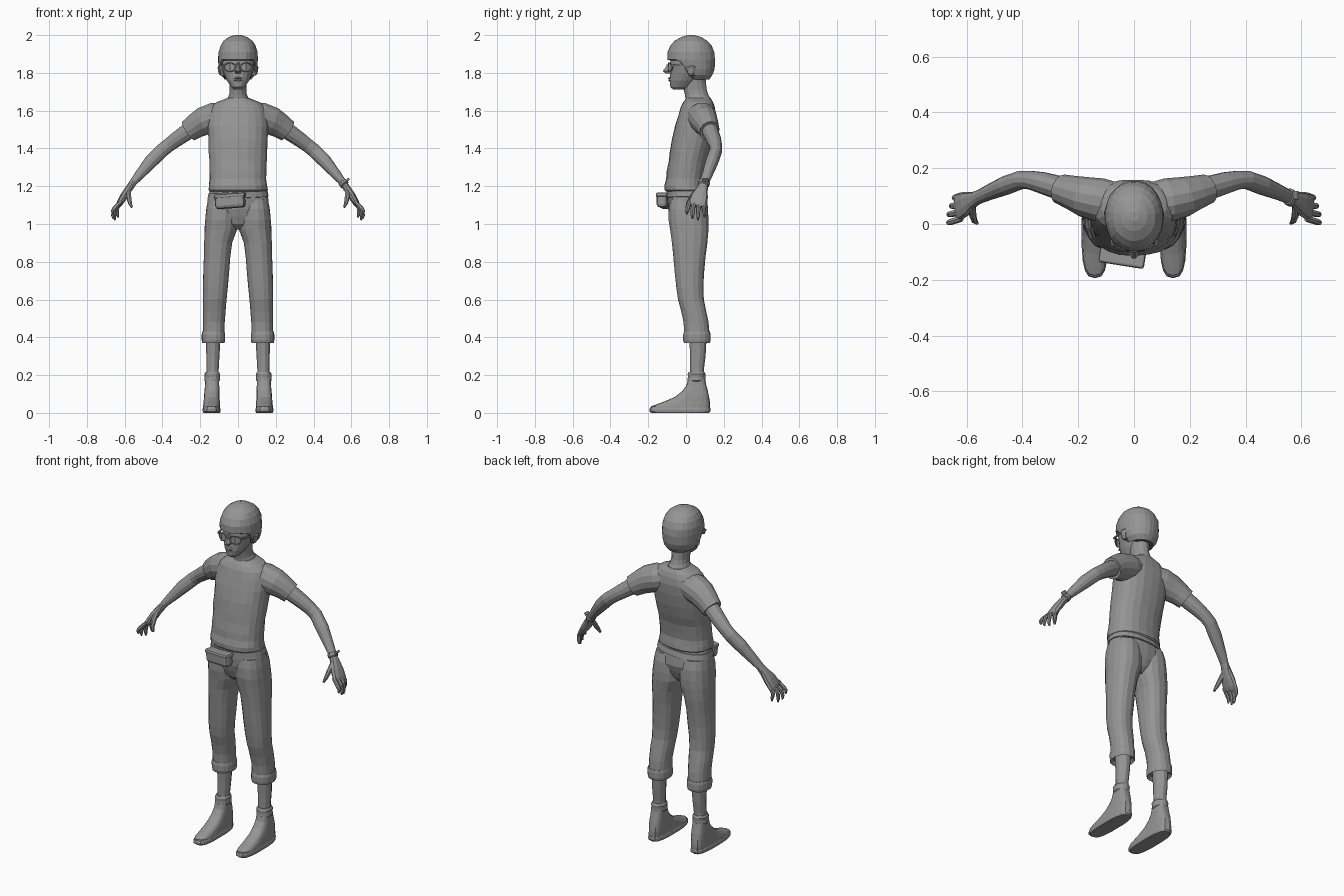
import bpy, bmesh, math, random
from mathutils import Vector, Matrix

random.seed(4)
X, Y = Vector((1, 0, 0)), Vector((0, 1, 0))
grey = bpy.data.materials.new("dark_grey")
grey.diffuse_color = (.3, .3, .3, 1)


def finish(name, bm, mirror=False):
    bmesh.ops.recalc_face_normals(bm, faces=bm.faces)
    me = bpy.data.meshes.new(name)
    bm.to_mesh(me)
    bm.free()
    me.materials.append(grey)
    ob = bpy.data.objects.new(name, me)
    bpy.context.collection.objects.link(ob)
    if mirror:
        ob.modifiers.new("Mirror", 'MIRROR').use_mirror_merge = False
    return ob


def skin(name, frames, n, power, jitter, mirror):
    """Bridge rings given as (centre, axis a, axis b) and cap both ends."""
    bm = bmesh.new()
    rows = []
    for c, a, b in frames:
        row = []
        for i in range(n):
            t = 2 * math.pi * (i + 0.5) / n
            k = 1 + random.uniform(-jitter, jitter)
            ca, sa = math.cos(t), math.sin(t)
            u = math.copysign(abs(ca) ** power, ca) * k
            v = math.copysign(abs(sa) ** power, sa) * k
            row.append(bm.verts.new(c + a * u + b * v))
        rows.append(row)
    for r, s in zip(rows, rows[1:]):
        for i in range(n):
            j = (i + 1) % n
            bm.faces.new((r[i], r[j], s[j], s[i]))
    bm.faces.new(rows[0])
    bm.faces.new(rows[-1])
    return finish(name, bm, mirror)


def stack(name, rings, n=18, power=0.9, jitter=0.0, mirror=False):
    """Horizontal rings: (z, centre x, half width, y front, y back)."""
    frames = [(Vector((x, (f + b) / 2, z)), X * r, Y * (b - f) / 2) for z, x, r, f, b in rings]
    return skin(name, frames, n, power, jitter, mirror)


def limb(name, pts, n=10, power=1.0, mirror=True):
    """Rings square to a path: (x, y, z, radius across, radius along y)."""
    ps = [Vector(p[:3]) for p in pts]
    frames = []
    for i, p in enumerate(ps):
        d = (ps[min(i + 1, len(ps) - 1)] - ps[max(i - 1, 0)]).normalized()
        b = (Y - d * d.y).normalized()
        frames.append((p, b.cross(d) * pts[i][3], b * pts[i][4]))
    return skin(name, frames, n, power, 0, mirror)


def box(name, loc, size, rot=(0, 0, 0), bevel=0.0, mirror=False):
    bm = bmesh.new()
    bmesh.ops.create_cube(bm, size=1)
    bmesh.ops.scale(bm, vec=size, verts=bm.verts)
    if bevel:
        bmesh.ops.bevel(bm, geom=bm.edges[:], offset=bevel, segments=2, affect='EDGES', profile=0.5)
    for axis, ang in zip('XYZ', rot):
        bmesh.ops.rotate(bm, matrix=Matrix.Rotation(math.radians(ang), 3, axis), verts=bm.verts)
    bmesh.ops.translate(bm, vec=loc, verts=bm.verts)
    return finish(name, bm, mirror)


# Head and neck
stack("face", [(1.712, 0, .022, -.068, .0), (1.725, 0, .037, -.083, .03),
               (1.76, 0, .06, -.086, .06), (1.80, 0, .077, -.083, .09),
               (1.85, 0, .092, -.084, .12), (1.90, 0, .09, -.08, .13)], 18, 0.95)
stack("neck", [(1.63, 0, .08, -.005, .14), (1.66, 0, .06, -.002, .132), (1.685, 0, .048, -.006, .118),
               (1.71, 0, .045, -.012, .11), (1.75, 0, .047, -.015, .105), (1.80, 0, .05, -.01, .11)], 14, 1)
stack("nose", [(1.855, 0, .008, -.09, -.06), (1.83, 0, .012, -.11, -.06),
               (1.81, 0, .019, -.126, -.06), (1.796, 0, .013, -.108, -.06)], 8, 1)
stack("lips", [(1.755, 0, .012, -.09, -.06), (1.762, 0, .024, -.094, -.06),
               (1.767, 0, .025, -.09, -.06), (1.772, 0, .022, -.095, -.06),
               (1.778, 0, .01, -.088, -.06)], 10, 1)
stack("ear", [(1.785, .085, .01, .015, .04), (1.80, .092, .013, .01, .045),
              (1.83, .096, .013, .005, .055), (1.845, .092, .008, .015, .045)], 8, 1, mirror=True)

# Bowl-cut hair: rim lifted over the face
hair = stack("hair", [(1.765, 0, .07, -.06, .125), (1.79, 0, .092, -.08, .142),
                      (1.82, 0, .102, -.09, .151), (1.87, 0, .105, -.10, .155),
                      (1.91, 0, .103, -.098, .15), (1.945, 0, .092, -.082, .135),
                      (1.97, 0, .076, -.06, .113), (1.99, 0, .048, -.025, .08),
                      (2.0, 0, .018, .01, .045)], 24, 0.95, 0.015)
for v in hair.data.vertices:
    lift = min(1, max(0, (.03 - v.co.y) / .06))
    low = 1.765 + .1 * lift
    if v.co.z < low:
        v.co.z = low + (v.co.z - 1.765) * .06
        if v.co.y < -.02:
            v.co.x *= 1.04
            v.co.y = min(v.co.y * 1.05, v.co.y - .004)

# Glasses
bm = bmesh.new()
n, m = 12, 6
rows = []
for i in range(n):
    t = 2 * math.pi * i / n
    row = []
    for j in range(m):
        s = 2 * math.pi * j / m
        r = 1 + .11 * math.cos(s)
        row.append(bm.verts.new((.043 + .031 * r * math.cos(t),
                                 -.092 + .004 * math.sin(s) + .02 * max(0, math.cos(t)),
                                 1.83 + .023 * r * math.sin(t))))
    rows.append(row)
for i in range(n):
    for j in range(m):
        a, b = rows[i], rows[(i + 1) % n]
        bm.faces.new((a[j], b[j], b[(j + 1) % m], a[(j + 1) % m]))
hub = bm.verts.new((.043, -.092, 1.83))
for i in range(n):
    bm.faces.new((rows[i][3], rows[(i + 1) % n][3], hub))
finish("glasses_lens", bm, True)
box("glasses_bridge", (0, -.098, 1.84), (.026, .008, .007))
box("glasses_temple", (.086, -.025, 1.84), (.006, .11, .009), (0, 0, -9), mirror=True)

# Shirt
stack("shirt", [(1.172, 0, .15, -.105, .10), (1.18, 0, .158, -.113, .108), (1.205, 0, .156, -.115, .105),
                (1.24, 0, .151, -.106, .10), (1.28, 0, .152, -.101, .105), (1.33, 0, .152, -.092, .113),
                (1.38, 0, .155, -.086, .128), (1.45, 0, .158, -.075, .146),
                (1.52, 0, .162, -.058, .156), (1.58, 0, .157, -.04, .159),
                (1.62, 0, .142, -.028, .153), (1.645, 0, .115, -.014, .144),
                (1.66, 0, .075, -.003, .134), (1.667, 0, .06, .0, .13)], 22, 0.88, 0.014)
limb("sleeve", [(.05, .075, 1.585, .06, .07), (.12, .084, 1.566, .08, .08), (.18, .098, 1.545, .077, .072),
                (.22, .112, 1.522, .068, .062), (.262, .125, 1.493, .06, .054),
                (.258, .124, 1.496, .048, .046)], 14)

# Arms and hands
limb("arm", [(.2, .113, 1.53, .045, .045), (.27, .13, 1.487, .045, .043), (.33, .148, 1.445, .041, .039),
             (.37, .157, 1.415, .038, .034), (.405, .158, 1.387, .038, .033), (.46, .138, 1.332, .037, .034),
             (.52, .113, 1.262, .027, .028), (.555, .097, 1.22, .02, .025), (.575, .088, 1.19, .02, .027)], 12)
limb("palm", [(.563, .093, 1.21, .018, .024), (.583, .084, 1.18, .02, .032), (.603, .072, 1.148, .021, .045),
              (.625, .062, 1.112, .017, .05), (.635, .058, 1.095, .011, .046)], 10, 0.85)
fingers = {"index_finger": (.02, .005, .664, 1.05), "middle_finger": (.046, .034, .663, 1.028),
           "ring_finger": (.073, .064, .654, 1.02), "little_finger": (.098, .098, .638, 1.035)}
for nm, (y0, y1, x1, z1) in fingers.items():
    limb(nm, [(.618, y0, 1.12, .011, .012), ((.645 + x1) / 2, (y0 + y1) / 2 - .004, 1.082, .012, .012),
              (x1, y1, z1 + .018, .0095, .0095), (x1 - .003, y1, z1, .005, .005)], 7)
limb("thumb", [(.58, .065, 1.178, .014, .017), (.578, .032, 1.143, .014, .015),
               (.572, .012, 1.112, .011, .011), (.562, .003, 1.088, .006, .006)], 7)

# Wristband on one arm, with a small dial
limb("wristband", [(.551, .099, 1.225, .02, .026), (.553, .098, 1.222, .025, .031),
                   (.564, .092, 1.208, .025, .031), (.566, .091, 1.205, .02, .026)], 12, mirror=False)
box("wristband_dial", (.578, .103, 1.23), (.012, .032, .03), (0, 40, 0), .004)

# Trousers with rolled cuffs
stack("trouser_hips", [(1.19, 0, .148, -.095, .098), (1.13, 0, .162, -.098, .11),
                       (1.08, 0, .166, -.095, .117), (1.04, 0, .14, -.084, .106),
                       (1.0, 0, .09, -.068, .09), (.97, 0, .04, -.035, .06)], 22, 0.9, 0.006)
stack("trouser_leg", [(1.13, .082, .077, -.085, .105), (1.08, .086, .083, -.094, .117),
                      (1.02, .089, .086, -.093, .123), (.97, .091, .087, -.085, .122),
                      (.90, .105, .075, -.075, .115), (.82, .111, .071, -.067, .103),
                      (.74, .115, .069, -.06, .096), (.66, .12, .066, -.052, .093),
                      (.60, .123, .063, -.044, .096), (.54, .126, .061, -.026, .108),
                      (.48, .128, .058, -.014, .12), (.42, .129, .058, -.01, .125),
                      (.39, .129, .055, -.006, .12)], 16, 0.86, 0.015, True)
stack("trouser_cuff", [(.39, .13, .045, .005, .11), (.37, .13, .06, -.012, .128), (.385, .13, .063, -.016, .132),
                       (.415, .13, .063, -.016, .131), (.43, .13, .06, -.012, .128),
                       (.428, .13, .05, 0, .115)], 16, 0.9, 0.01, True)

# Lower legs, socks and shoes
stack("shin", [(.17, .135, .034, .018, .095), (.23, .134, .033, .02, .096),
               (.30, .133, .036, .02, .105), (.42, .131, .041, .015, .112)], 12, 1, 0, True)
stack("sock_roll", [(.165, .137, .036, .014, .098), (.172, .137, .042, .008, .103),
                    (.19, .136, .041, .01, .102), (.205, .136, .043, .009, .104),
                    (.217, .136, .036, .015, .098)], 14, 0.95, 0, True)
stack("shoe", [(.018, .14, .045, -.188, .125), (.035, .14, .045, -.184, .127), (.046, .14, .044, -.155, .127),
               (.062, .139, .043, -.11, .126), (.085, .139, .042, -.058, .122), (.115, .138, .04, -.02, .116),
               (.145, .137, .038, .002, .108), (.18, .137, .036, .012, .1)], 18, 0.68, 0, True)
stack("shoe_sole", [(0, .14, .044, -.182, .122), (.008, .14, .048, -.193, .129),
                    (.02, .14, .048, -.194, .13), (.028, .14, .045, -.19, .128)], 18, 0.68, 0, True)

# Waist strap and pouch
strap = stack("waist_strap", [(1.135, 0, .155, -.095, .105), (1.137, 0, .164, -.104, .116),
                              (1.168, 0, .158, -.104, .108), (1.17, 0, .148, -.095, .1)], 22, 0.88)
for v in strap.data.vertices:
    v.co.z += .05 * v.co.x
box("waist_pouch", (-.042, -.117, 1.122), (.16, .058, .078), (0, -4, -9), .018)
box("pouch_flap", (-.042, -.118, 1.15), (.165, .062, .022), (0, -4, -9), .009)
